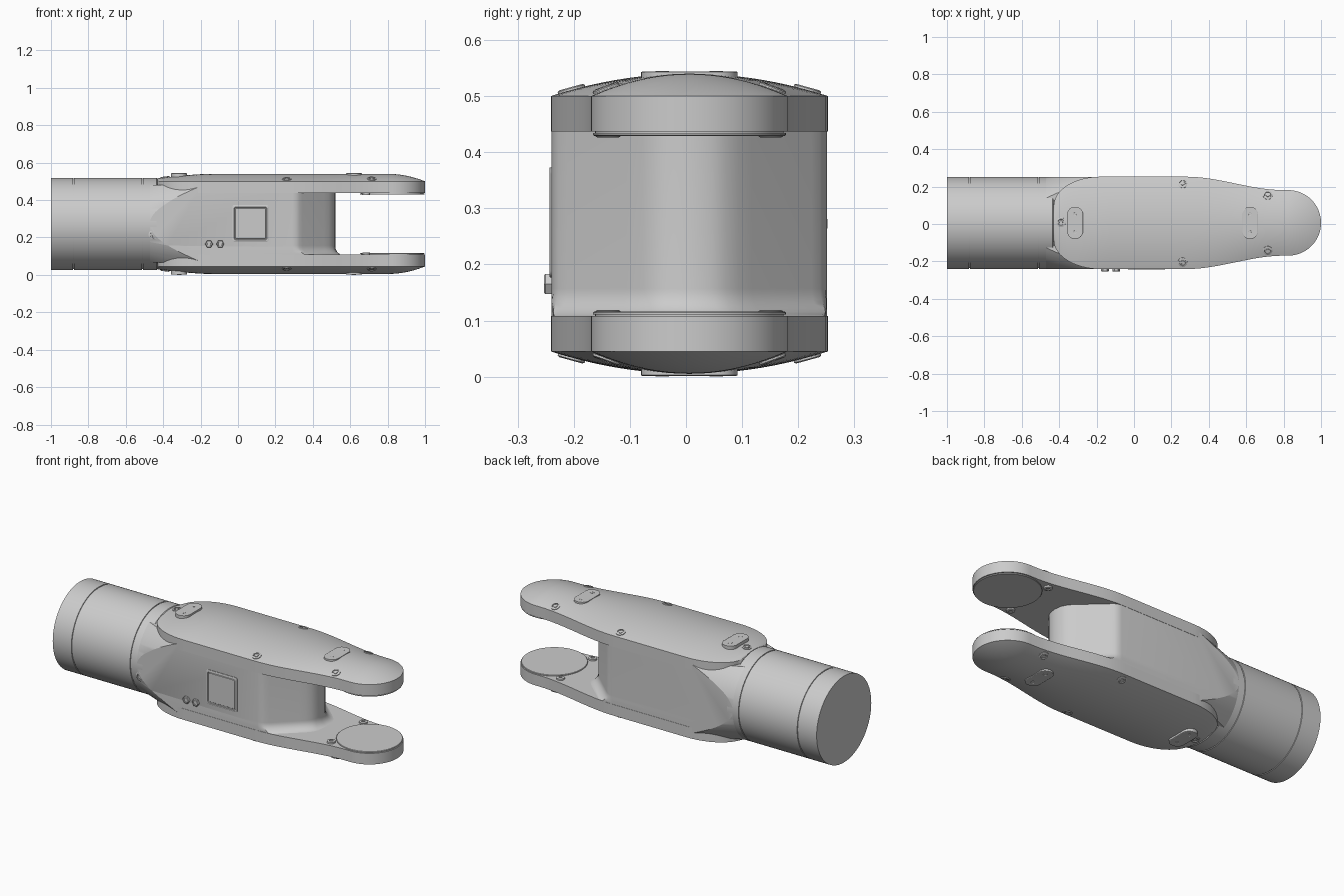
import bpy, bmesh, math
from mathutils import Vector

if "Cube" in bpy.data.objects:
    bpy.data.objects.remove(bpy.data.objects["Cube"])

YC, H = 0.006, 0.545          # centre line in y, total height
ZC, W = H / 2, 0.247          # mid height, half width
TIP_X, TIP_R = 0.825, 0.175   # round fork end


def loft(name, rings, angle=30):
    """Skin closed rings of equal length and cap both ends."""
    bm = bmesh.new()
    rows = [[bm.verts.new(p) for p in r] for r in rings]
    n = len(rows[0])
    for a, b in zip(rows, rows[1:]):
        for i in range(n):
            bm.faces.new((a[i], a[(i + 1) % n], b[(i + 1) % n], b[i]))
    bm.faces.new(rows[0])
    bm.faces.new(rows[-1])
    bmesh.ops.recalc_face_normals(bm, faces=bm.faces)
    me = bpy.data.meshes.new(name)
    bm.to_mesh(me)
    bm.free()
    ob = bpy.data.objects.new(name, me)
    bpy.context.collection.objects.link(ob)
    smooth(ob, angle)
    return ob


def smooth(ob, angle=30):
    bpy.ops.object.select_all(action='DESELECT')
    ob.select_set(True)
    bpy.context.view_layer.objects.active = ob
    bpy.ops.object.shade_smooth_by_angle(angle=math.radians(angle))


def lathe(name, profile, loc, axis, n=32):
    """Revolve (radius, height) pairs about an axis through loc."""
    q = Vector(axis).to_track_quat('Z', 'Y')
    rings = []
    for r, h in profile:
        rings.append([Vector(loc) + q @ Vector((r * math.cos(2 * math.pi * i / n),
                                                r * math.sin(2 * math.pi * i / n), h))
                      for i in range(n)])
    return loft(name, rings)


def rrect(cx, cy, hx, hy, r, n=8):
    """Rounded rectangle outline in 2D."""
    pts = []
    for k, (sx, sy) in enumerate(((1, 1), (-1, 1), (-1, -1), (1, -1))):
        for i in range(n + 1):
            a = math.pi / 2 * (k + i / n)
            pts.append((cx + sx * (hx - r) + r * math.cos(a), cy + sy * (hy - r) + r * math.sin(a)))
    return pts


def half_width(x):
    """Outline of the long covers seen from above."""
    if x < -0.18:
        return 0.09 + (W - 0.09) * math.sqrt(max(0, 1 - ((-0.18 - x) / 0.25) ** 2))
    if x > TIP_X:
        return math.sqrt(max(1e-6, TIP_R ** 2 - (x - TIP_X) ** 2))
    t = min(1, max(0, (x - 0.28) / 0.52))
    return W - (W - TIP_R) * t * t * (3 - 2 * t)


def dome(x, y):
    """Height of the upper cover's crowned surface (y from the centre line)."""
    c = 0.04
    if x > 0.8:
        c *= max(0, 1 - ((x - 0.8) / 0.2) ** 2)
    elif x < -0.15:
        c *= 1 - 0.6 * ((-0.15 - x) / 0.28) ** 1.5
    return 0.5 + c * (1 - min(1, abs(y) / half_width(x)) ** 2)


def screw(name, loc, axis, r=0.025, n=32):
    lathe(name, [(r, -0.02), (r, 0.003), (r * 0.85, 0.005), (r * 0.68, 0.005), (r * 0.64, 0.001),
                 (r * 0.4, 0.001), (r * 0.36, 0.004), (0.001, 0.004)], loc, axis, n)


# Round tube with two thin seams
R = 0.246
prof = [(R, -1.0)]
for s in (-0.88, -0.51):
    prof += [(R, s - 0.003), (R - 0.004, s - 0.002), (R - 0.004, s + 0.002), (R, s + 0.003)]
prof += [(R, -0.435), (R - 0.006, -0.43)]
lathe("tube", prof, (0, YC, ZC), (1, 0, 0), 96)

# Body block: tapered nose, flared into the lower fork arm
half = [(-0.5, 0.2455), (0.29, 0.2455), (0.312, 0.242), (0.328, 0.233), (0.345, 0.218), (0.46, 0.112),
        (0.485, 0.088), (0.503, 0.065), (0.515, 0.04), (0.52, 0.0)]
plan = half + [(x, -y) for x, y in half[-2::-1]]
rings = []
FR, Z0 = 0.05, 0.107
for z in [0.065, Z0] + [Z0 + FR * (1 - math.cos(i * math.pi / 16)) for i in range(1, 9)] + [0.48]:
    d = FR - (z - Z0)
    off = FR - math.sqrt(max(0, FR ** 2 - d * d)) if 0 < d <= FR else (FR if d > 0 else 0)
    ring = []
    for x, y in plan:
        if x > 0.3:
            x += off * 0.8
            lim = half_width(x) - 0.0015
            y = max(-lim, min(lim, y + math.copysign(off * 0.6, y) * min(1, abs(y) / 0.04)))
        ring.append((x, YC + y, z))
    rings.append(ring)
body = loft("body", rings, 35)

# Cone that trims the box corners back to the round tube
cone = lathe("body_trim_cone", [(0.238, -0.5), (0.69, 1.2)], (0, YC, ZC), (1, 0, 0), 128)
cone.hide_render = True
mod = body.modifiers.new("trim", 'BOOLEAN')
mod.operation, mod.object, mod.solver = 'INTERSECT', cone, 'EXACT'
bpy.context.view_layer.objects.active = body
bpy.ops.object.modifier_apply(modifier=mod.name)
bpy.data.objects.remove(cone)
smooth(body, 28)

# Everything on the upper cover is repeated upside down on the lower one
xs = [-0.43 + 0.25 * (1 - math.cos(i * math.pi / 24)) for i in range(13)]
xs += [-0.18 + i * 0.045 for i in range(1, 22)]
xs += [TIP_X + TIP_R * math.sin(i * math.pi / 40) for i in range(0, 21)]
N = 28
for side, up in (("upper", True), ("lower", False)):
    def fz(z):
        return z if up else H - z
    sgn = 1 if up else -1

    # Long crowned cover with fork arm
    rings = []
    for x in xs:
        w = half_width(x)
        row = []
        for i in range(N + 1):
            y = -w * math.cos(math.pi * i / N)
            row.append((x, YC + y, fz(dome(x, y))))
        row += [(x, YC + w, fz(0.437)), (x, YC - w, fz(0.437))]
        rings.append(row)
    loft(side + "_cover", rings, 32)

    # Joint pad on the inside of the fork, with small lugs
    lathe(side + "_joint_pad", [(0.168, -0.01), (0.168, 0.003), (0.172, 0.003), (0.172, 0.006), (0.17, 0.008)],
          (TIP_X, YC, fz(0.437)), (0, 0, -sgn), 72)
    for s in (1, -1):
        lathe(side + "_pad_lug", [(0.022, -0.01), (0.022, 0.009), (0.018, 0.011), (0.01, 0.011), (0.009, 0.006)],
              (0.685, YC + s * 0.145, fz(0.437)), (0, 0, -sgn), 24)

    # Cover screws, following the crowned surface
    for x, y in ((0.26, 0.21), (0.26, -0.21), (0.715, 0.148), (0.715, -0.148), (-0.39, 0.003)):
        e = 0.002
        nx = -(dome(x + e, y) - dome(x - e, y)) / (2 * e)
        ny = -(dome(x, y + e) - dome(x, y - e)) / (2 * e)
        screw(side + "_cover_screw", (x, YC + y, fz(dome(x, y))), (nx, ny, sgn))

    # Oblong tabs with two screws each
    for x in (-0.315, 0.62):
        rings = []
        for d, z in ((0, 0.5), (0, 0.5425), (0.0025, H - 0.001)):
            rings.append([(px, py, fz(z)) for px, py in
                          rrect(x, YC, 0.042 - d, 0.086 - d, 0.04 - d)])
        loft(side + "_tab", rings)
        for s in (1, -1):
            lathe(side + "_tab_screw", [(0.012, -0.01), (0.012, 0.001), (0.008, 0.001), (0.007, 0.0003)],
                  (x, YC + s * 0.048, fz(H - 0.001)), (0, 0, sgn), 20)

# Square panel with raised frame on the front
rings = []
FY = YC - 0.2455
for hs, y in ((0.098, FY + 0.01), (0.098, FY - 0.003), (0.096, FY - 0.004), (0.088, FY - 0.004),
              (0.086, FY - 0.0005), (0.083, FY - 0.0005), (0.081, FY - 0.003)):
    rings.append([(px, y, pz) for px, pz in rrect(0.067, 0.275, hs, hs, hs * 0.12)])
loft("front_panel", rings)

# Two hexagonal push buttons and one side screw
for x in (-0.155, -0.095):
    lathe("front_button", [(0.021, -0.01), (0.021, 0.011), (0.018, 0.014), (0.012, 0.014), (0.011, 0.009)],
          (x, FY, 0.165), (0, -1, 0), 6)
dz = 0.215 - ZC
screw("tube_screw", (-0.45, YC - math.sqrt(R * R - dz * dz), 0.215), (0, -0.97, dz), 0.028)
